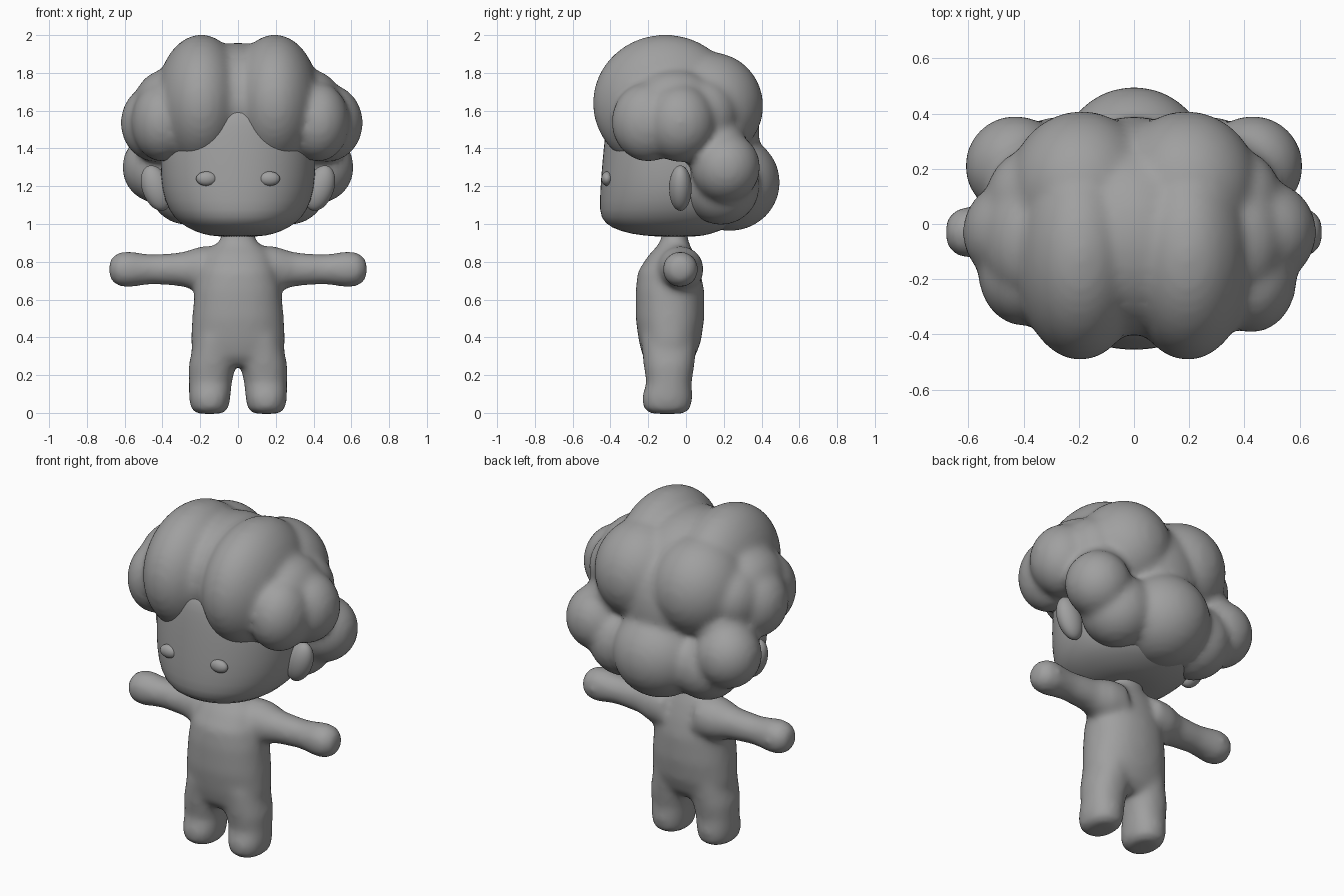
import bpy, bmesh, math
from mathutils import Vector, Matrix

if "Cube" in bpy.data.objects:
    bpy.data.objects.remove(bpy.data.objects["Cube"])

grey = bpy.data.materials.new("soft grey")
grey.diffuse_color = (0.35, 0.35, 0.35, 1)
grey.use_nodes = True
grey.node_tree.nodes["Principled BSDF"].inputs["Base Color"].default_value = grey.diffuse_color


def finish(bm, name, voxel=None, smooth=0):
    """Turn a bmesh into an object, optionally fusing its lumps into one skin."""
    bmesh.ops.recalc_face_normals(bm, faces=bm.faces)
    mesh = bpy.data.meshes.new(name)
    bm.to_mesh(mesh)
    bm.free()
    mesh.materials.append(grey)
    obj = bpy.data.objects.new(name, mesh)
    bpy.context.collection.objects.link(obj)
    mesh.shade_smooth()
    if voxel:
        mod = obj.modifiers.new("fuse", 'REMESH')
        mod.mode = 'VOXEL'
        mod.voxel_size = voxel
        mod.use_smooth_shade = True
    if smooth:
        mod = obj.modifiers.new("soften", 'SMOOTH')
        mod.factor = 0.5
        mod.iterations = smooth
    return obj


def blob(bm, centre, radii, tilt=0):
    m = (Matrix.Translation(centre) @ Matrix.Rotation(tilt, 4, 'Y')
         @ Matrix.Diagonal((*radii, 1)))
    bmesh.ops.create_uvsphere(bm, u_segments=32, v_segments=20, radius=1, matrix=m)


def loft(bm, rings, u, v, power=2.0, count=32):
    """Closed skin over rings of (centre, radius along u, radius along v)."""
    loops = []
    for c, ru, rv in rings:
        loop = []
        for i in range(count):
            a = 2 * math.pi * i / count
            ca, sa = math.cos(a), math.sin(a)
            du = math.copysign(abs(ca) ** (2 / power), ca)
            dv = math.copysign(abs(sa) ** (2 / power), sa)
            loop.append(bm.verts.new(Vector(c) + Vector(u) * ru * du + Vector(v) * rv * dv))
        loops.append(loop)
    for a, b in zip(loops, loops[1:]):
        for i in range(count):
            j = (i + 1) % count
            bm.faces.new((a[i], a[j], b[j], b[i]))
    bm.faces.new(loops[0])
    bm.faces.new(loops[-1])


X, Y, Z = (1, 0, 0), (0, 1, 0), (0, 0, 1)

# Body: torso with neck, two legs, two outstretched arms, fused together
bm = bmesh.new()
torso = [(.25, .18, -.09, .10), (.3, .24, -.09, .14), (.38, .25, -.085, .165),
         (.5, .243, -.085, .182), (.65, .23, -.085, .182), (.75, .205, -.09, .165),
         (.84, .17, -.075, .12), (.88, .13, -.065, .09), (.92, .09, -.06, .07),
         (1.0, .09, -.06, .065)]
loft(bm, [((0, cy, z), rx, ry) for z, rx, cy, ry in torso], X, Y, 2.2)
leg = [(-.005, .15, .065, -.1, .085), (.02, .15, .1, -.1, .125), (.08, .15, .11, -.1, .135),
       (.16, .146, .114, -.09, .12), (.25, .137, .125, -.09, .135), (.4, .11, .12, -.09, .15)]
arm = [(.1, .125), (.2, .122), (.3, .09), (.45, .08), (.52, .087),
       (.58, .097), (.64, .088), (.682, .048)]
for s in (-1, 1):
    loft(bm, [((s * cx, cy, z), rx, ry) for z, cx, rx, cy, ry in leg], X, Y, 2.2)
    loft(bm, [((s * x, -.03, .76), r, r) for x, r in arm], Y, Z)
finish(bm, "body", 0.016, 18)

# Head: wide rounded skull
bm = bmesh.new()
skull = [(.932, .10, -.05, .10), (.945, .19, -.08, .21), (.98, .27, -.09, .31),
         (1.03, .34, -.08, .375), (1.12, .39, -.07, .388), (1.25, .412, -.06, .39),
         (1.42, .41, -.06, .375), (1.52, .39, -.06, .362), (1.6, .35, -.06, .345),
         (1.68, .26, -.06, .27), (1.73, .1, -.06, .1)]
loft(bm, [((0, cy, z), rx, ry) for z, rx, cy, ry in skull], X, Y, 2.12, 48)
head = finish(bm, "head")
sub = head.modifiers.new("round", 'SUBSURF')
sub.levels = sub.render_levels = 1

# Eyes and ears
for s, side in ((-1, "left"), (1, "right")):
    bm = bmesh.new()
    blob(bm, (s * .167, -.418, 1.24), (.055, .03, .038))
    finish(bm, side + "_eye")
    bm = bmesh.new()
    blob(bm, (s * .432, -.03, 1.19), (.075, .06, .125), s * .35)
    finish(bm, side + "_ear")

# Hair: big lumps fused into one curly mass
bm = bmesh.new()
blob(bm, (0, -.05, 1.64), (.32, .355, .32))              # crown
blob(bm, (0, .13, 1.5), (.3, .26, .34))                  # back of crown
blob(bm, (0, .23, 1.22), (.27, .268, .258))              # nape
for s in (-1, 1):
    wide = .04 if s > 0 else 0
    trim = .025 if s < 0 else 0
    blob(bm, (s * .195, -.11, 1.64), (.24, .385, .363))  # front lock
    blob(bm, (s * .19, .13, 1.625), (.265, .28, .285))   # rear upper curl
    blob(bm, (s * (.425 - trim), -.2 + trim, 1.54), (.165, .195, .21))  # temple curl
    blob(bm, (s * (.43 + wide), -.03, 1.535), (.192, .19, .208))  # side curl
    blob(bm, (s * .37, -.06, 1.64), (.18, .23, .18))     # rise towards the crown
    blob(bm, (s * .38, .08, 1.58), (.16, .19, .19))      # filler above the side
    blob(bm, (s * .36, .14, 1.42), (.17, .18, .16))      # filler behind the side
    blob(bm, (s * .43, .21, 1.3), (.183, .183, .188))    # curl behind the ear
    blob(bm, (s * .27, .185, 1.2), (.205, .205, .205))   # lower back curl
finish(bm, "hair", 0.02, 10)
